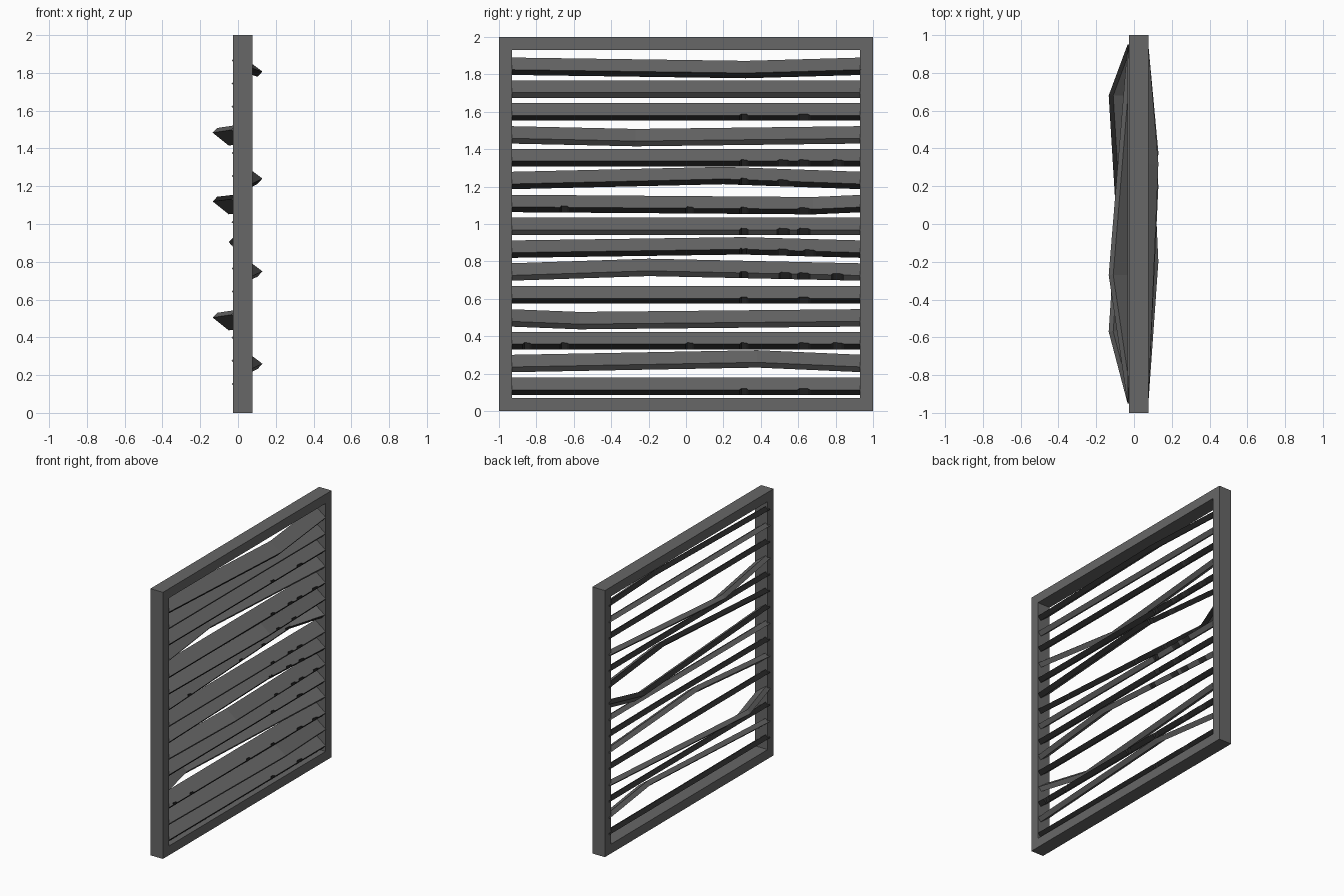
import bpy, bmesh

if "Cube" in bpy.data.objects:
    bpy.data.objects.remove(bpy.data.objects["Cube"])


def material(name, value):
    m = bpy.data.materials.new(name)
    m.diffuse_color = (value, value, value, 1)
    m.use_nodes = True
    m.node_tree.nodes["Principled BSDF"].inputs["Base Color"].default_value = m.diffuse_color
    return m


GREY = material("charcoal grey", 0.135)
BLACK = material("worn black", 0.022)


def finish(name, bm):
    bmesh.ops.recalc_face_normals(bm, faces=bm.faces[:])
    mesh = bpy.data.meshes.new(name)
    bm.to_mesh(mesh)
    bm.free()
    mesh.materials.append(GREY)
    mesh.materials.append(BLACK)
    ob = bpy.data.objects.new(name, mesh)
    bpy.context.collection.objects.link(ob)
    return ob


# Outer frame: rectangular ring extruded through its depth
def build_frame():
    bm = bmesh.new()
    x0, x1, t = -0.027, 0.077, 0.07
    loops = []
    for x, i in ((x0, 0), (x1, 0), (x1, t), (x0, t)):
        corners = ((-1 + i, i), (1 - i, i), (1 - i, 2 - i), (-1 + i, 2 - i))
        loops.append([bm.verts.new((x, y, z)) for y, z in corners])
    for k in range(4):
        a, b = loops[k], loops[(k + 1) % 4]
        for j in range(4):
            n = (j + 1) % 4
            bm.faces.new((a[j], a[n], b[n], b[j]))
    finish("frame", bm)


# Slat cross-section (x, z): back corner, top corner, front corner, bottom corner
PROFILE = [(-0.034, 0.153), (-0.010, 0.178), (0.076, 0.113), (0.051, 0.085)]
PITCH = 0.1223


def build_slat(index, bend, chips, dark):
    ky, dx, dz = bend
    # stations along the slat: (y, how far the front corner is chipped back)
    stations = [(-0.95, 0), (0.95, 0)]
    if dx or dz:
        stations.append((ky, 0))
    for c in chips:
        w = 0.036 if c > 0.4 else 0.024
        stations += [(c - w, 0), (c - w * 0.6, 0.13), (c + w * 0.6, 0.10), (c + w, 0)]
    stations.sort()

    bm = bmesh.new()
    rings = []
    for y, chip in stations:
        f = (y + 0.95) / (ky + 0.95) if y < ky else (0.95 - y) / (0.95 - ky)
        pts = list(PROFILE)
        (bx, bz), (cx, cz) = pts[1], pts[2]
        pts[2] = (cx + (bx - cx) * chip, cz + (bz - cz) * chip)
        rings.append([bm.verts.new((x + dx * f, y, z + dz * f + PITCH * (index - 1)))
                      for x, z in pts])
    for s in range(len(rings) - 1):
        a, b = rings[s], rings[s + 1]
        chipped = stations[s][1] or stations[s + 1][1]
        for j in range(4):
            n = (j + 1) % 4
            face = bm.faces.new((a[j], a[n], b[n], b[j]))
            # long edges black on worn slats and at chips
            if (dark and j in (0, 2)) or (chipped and j == 2):
                face.material_index = 1
    bm.faces.new(rings[0])
    bm.faces.new(rings[-1])
    finish("slat_%02d" % index, bm)


# Bent slats: kink position along y, push in x, push in z
BENDS = {
    2: (0.38, 0.053, 0.025), 4: (-0.57, -0.10, -0.015), 6: (-0.20, 0.053, 0.025),
    7: (0.30, -0.015, 0.018), 9: (0.68, -0.10, -0.012), 10: (0.20, 0.053, 0.027),
    12: (-0.27, -0.10, -0.015), 15: (0.32, 0.053, -0.018),
}
# Chipped front edges
CHIPS = {
    1: (0.31, 0.63), 3: (-0.85, -0.65, 0.02, 0.31, 0.63, 0.81), 5: (0.31, 0.63),
    6: (0.31, 0.53, 0.63, 0.81), 7: (0.31, 0.52, 0.66), 8: (0.31, 0.52, 0.63),
    9: (-0.65, 0.02, 0.31, 0.63), 10: (0.31, 0.52), 11: (0.31, 0.52, 0.63, 0.81),
    13: (0.31, 0.63),
}
GREY_EDGED = {2, 4, 6, 8, 12, 14}

build_frame()
for i in range(1, 16):
    build_slat(i, BENDS.get(i, (0, 0, 0)), CHIPS.get(i, ()), i not in GREY_EDGED)
